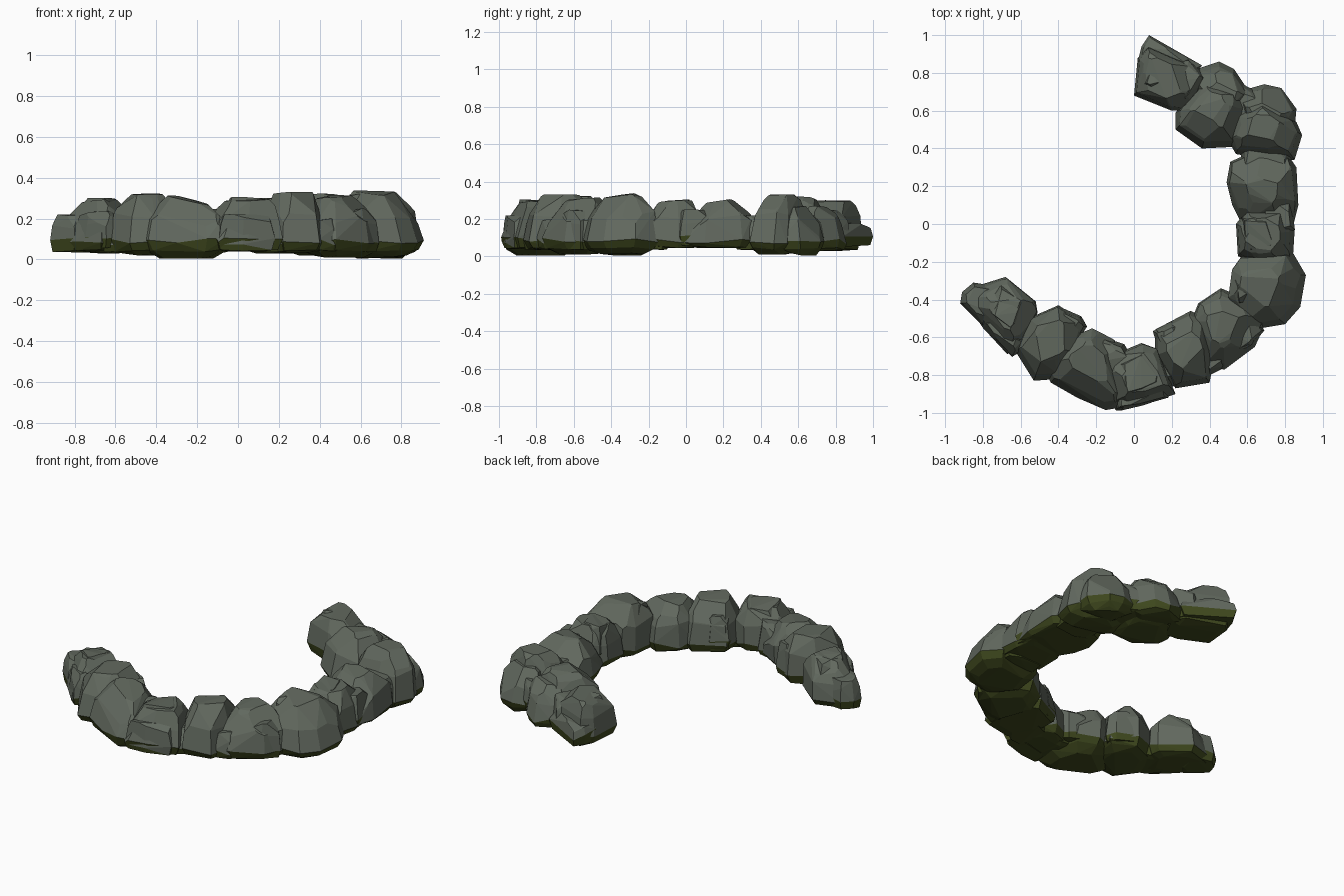
import bpy, bmesh, math, random
from mathutils import Vector, Matrix

if "Cube" in bpy.data.objects:
    bpy.data.objects.remove(bpy.data.objects["Cube"])

random.seed(7)

def material(name, rgb):
    m = bpy.data.materials.new(name)
    m.diffuse_color = (*rgb, 1)
    m.use_nodes = True
    m.node_tree.nodes["Principled BSDF"].inputs["Base Color"].default_value = m.diffuse_color
    return m

STONE = material("grey stone", (0.120, 0.139, 0.112))
MOSS = material("dark moss", (0.050, 0.066, 0.013))

def rehull(bm):
    """Rebuild the mesh as the convex hull of its points."""
    pts = [v.co.copy() for v in bm.verts]
    bm.clear()
    for p in pts:
        bm.verts.new(p)
    res = bmesh.ops.convex_hull(bm, input=bm.verts[:])
    junk = {g for g in res["geom_interior"] + res["geom_unused"]
            if isinstance(g, bmesh.types.BMVert)}
    bmesh.ops.delete(bm, geom=list(junk), context='VERTS')
    bmesh.ops.dissolve_limit(bm, angle_limit=math.radians(4),
                             verts=bm.verts[:], edges=bm.edges[:])

def boulder(name, outline, z0, z1, top=None, shrink=0.62, waist=0.075, chips=4, tilt=(0, 0)):
    """Chipped stone: widest at the waist, tapering to a tilted top and a shallow underside."""
    n = len(outline)
    mid = sum((Vector(p) for p in outline), Vector((0, 0))) / n
    top = Vector(top) if top else mid
    tilt = Vector(tilt)
    h = z1 - waist
    bm = bmesh.new()
    for p in outline:
        p = Vector(p)
        def ring(c, s, z, t=0.0):
            q = c + (p - mid) * s
            bm.verts.new((q.x, q.y, z + t * tilt.dot(q - mid)))
        low = max(z0, 0.035)
        ring(mid, 0.6, z0 + random.choice((0, 0.008, 0.015)))
        ring(mid, 0.88, low + random.uniform(0, 0.015))
        ring(mid, 1.0, waist + random.uniform(-0.012, 0.03))
        ring(mid.lerp(top, 0.45), random.uniform(0.86, 0.93), waist + h * random.uniform(0.45, 0.66), 0.5)
        ring(top, shrink * random.uniform(0.9, 1.1), z1 - random.choice((0, 0.008, 0.025)), 1)
    rehull(bm)
    # chips knocked off the upper edges
    start = random.uniform(0, math.tau)
    for k in range(chips):
        a = start + k * math.tau / max(chips, 1) + random.uniform(-0.4, 0.4)
        d = Vector((math.cos(a), math.sin(a), random.uniform(0.5, 1.3))).normalized()
        reach = max(v.co.dot(d) for v in bm.verts)
        bmesh.ops.bisect_plane(bm, geom=bm.verts[:] + bm.edges[:] + bm.faces[:],
                               plane_co=d * (reach - random.uniform(0.012, 0.03)),
                               plane_no=d, clear_outer=True)
        rehull(bm)
    bmesh.ops.recalc_face_normals(bm, faces=bm.faces[:])
    # moss covers every face that looks downwards
    for f in bm.faces:
        f.material_index = 1 if f.normal.z < -0.12 else 0
    me = bpy.data.meshes.new(name)
    bm.to_mesh(me)
    bm.free()
    me.materials.append(STONE)
    me.materials.append(MOSS)
    ob = bpy.data.objects.new(name, me)
    bpy.context.collection.objects.link(ob)
    return ob

def slab(name, centre, size, angle, z0, z1):
    """Small angular block that breaks up a boulder's surface."""
    r = Matrix.Rotation(math.radians(angle), 2)
    pts = [(-.5, -.42), (-.1, -.5), (.45, -.4), (.5, .3), (.2, .5), (-.45, .42)]
    out = [Vector(centre) + r @ Vector((x * size[0], y * size[1])) for x, y in pts]
    boulder(name, out, z0, z1, shrink=0.74, waist=z0 + 0.045, chips=2)

# north end of the arc
boulder("north_end_stone", [(0, .68), (.02, .88), (.08, .94), (.33, .84), (.38, .76), (.3, .6), (.2, .6)],
        .03, .30, (.16, .77), .68, .1)
boulder("north_end_ledge", [(.02, .86), (.04, .94), (.08, 1.0), (.2, .93), (.36, .84), (.3, .75), (.1, .78)],
        .05, .18, None, .85, .115, 1)
boulder("north_inner_stone", [(.22, .59), (.22, .5), (.36, .4), (.56, .41), (.61, .6), (.57, .7), (.37, .76)],
        .02, .325, (.42, .6), .55)
boulder("north_outer_stone", [(.3, .8), (.36, .83), (.45, .86), (.53, .82), (.61, .7), (.5, .56), (.36, .62)],
        .03, .27, (.45, .71), .65)
boulder("northeast_inner_stone", [(.5, .44), (.54, .37), (.72, .34), (.85, .34), (.89, .47), (.86, .54), (.68, .64), (.54, .57)],
        .01, .33, (.69, .5), .55)
boulder("northeast_outer_stone", [(.55, .7), (.69, .74), (.78, .72), (.86, .61), (.85, .5), (.6, .5)],
        .005, .27, (.7, .6), .68)
# east side
boulder("east_stone", [(.49, .22), (.52, .1), (.58, -.02), (.84, -.02), (.87, .1), (.86, .3), (.82, .36), (.6, .37), (.51, .33)],
        .045, .30, (.67, .2), .45, tilt=(0, .15))
boulder("east_low_stone", [(.55, -.17), (.54, .0), (.6, .08), (.82, .1), (.85, -.04), (.84, -.2), (.66, -.22)],
        .045, .30, (.68, -.06), .6)
boulder("southeast_stone", [(.5, -.4), (.52, -.24), (.57, -.17), (.84, -.15), (.91, -.27), (.88, -.44), (.8, -.53), (.62, -.56)],
        .005, .328, (.66, -.33), .52, .085, 3, (-.06, .15))
# south side
boulder("south_east_stone", [(.3, -.52), (.34, -.42), (.46, -.34), (.6, -.4), (.7, -.52), (.64, -.65), (.48, -.77), (.38, -.76)],
        .01, .315, (.48, -.53), .55, tilt=(-.05, .08))
boulder("south_slope_stone", [(.11, -.7), (.11, -.56), (.3, -.46), (.38, -.5), (.43, -.68), (.4, -.84), (.22, -.87)],
        .035, .33, (.27, -.65), .6)
boulder("south_stone", [(-.15, -.8), (-.13, -.7), (.04, -.63), (.12, -.66), (.22, -.9), (.05, -.96), (-.1, -.995)],
        .04, .295, (.03, -.78), .62, .08, 3)
boulder("south_west_stone", [(-.48, -.76), (-.38, -.62), (-.22, -.56), (-.1, -.62), (-.04, -.8), (-.06, -.97), (-.15, -.985), (-.3, -.92), (-.44, -.84)],
        .005, .295, (-.24, -.73), .5, tilt=(-.2, .05))
boulder("southwest_stone", [(-.63, -.67), (-.56, -.5), (-.4, -.43), (-.26, -.52), (-.28, -.72), (-.4, -.82), (-.53, -.83)],
        .02, .325, (-.44, -.62), .56)
boulder("west_end_stone", [(-.89, -.41), (-.84, -.33), (-.68, -.28), (-.52, -.41), (-.51, -.47), (-.6, -.63), (-.67, -.69), (-.8, -.55)],
        .03, .29, (-.67, -.46), .55, tilt=(.1, 0))
boulder("west_tip_stone", [(-.92, -.42), (-.91, -.36), (-.85, -.31), (-.72, -.33), (-.72, -.5), (-.8, -.54)],
        .035, .22, None, .7, .09, 1)

# low footing stones that close the joints
for name, c, s, a, z1 in [
    ("northeast_footing", (.7, .36), (.28, .2), 0, .22),
    ("north_footing", (.58, .62), (.24, .22), -35, .22),
    ("southeast_footing", (.7, -.17), (.26, .16), 0, .22),
    ("south_east_footing", (.41, -.66), (.2, .24), 40, .2),
    ("south_footing", (.17, -.75), (.2, .24), 20, .2),
    ("south_west_footing", (-.1, -.8), (.2, .26), -10, .2),
    ("west_footing", (-.57, -.58), (.2, .24), -40, .2)]:
    slab(name, c, s, a, .035, z1)

# chunks that split the boulder faces
for name, c, s, a, z0, z1 in [
    ("north_end_slab", (.14, .79), (.17, .2), -15, .12, .305),
    ("north_end_step", (.27, .76), (.2, .2), 50, .05, .25),
    ("east_slab", (.66, -.05), (.19, .22), 5, .1, .305),
    ("east_step", (.76, .05), (.17, .24), 10, .05, .25),
    ("southeast_slab", (.6, -.34), (.15, .18), 15, .08, .32),
    ("south_east_step", (.57, -.56), (.2, .2), 40, .03, .25),
    ("south_slope_step", (.2, -.62), (.17, .2), 20, .05, .26),
    ("south_slab", (.03, -.79), (.24, .22), 20, .1, .305),
    ("south_step", (.04, -.9), (.3, .12), 12, .04, .22),
    ("south_west_step", (-.13, -.71), (.2, .2), -25, .05, .25),
    ("southwest_step", (-.35, -.54), (.18, .16), -30, .05, .26),
    ("west_end_slab", (-.68, -.44), (.24, .2), -40, .1, .30),
    ("west_end_step", (-.68, -.58), (.26, .13), -50, .05, .24)]:
    slab(name, c, s, a, z0, z1)
